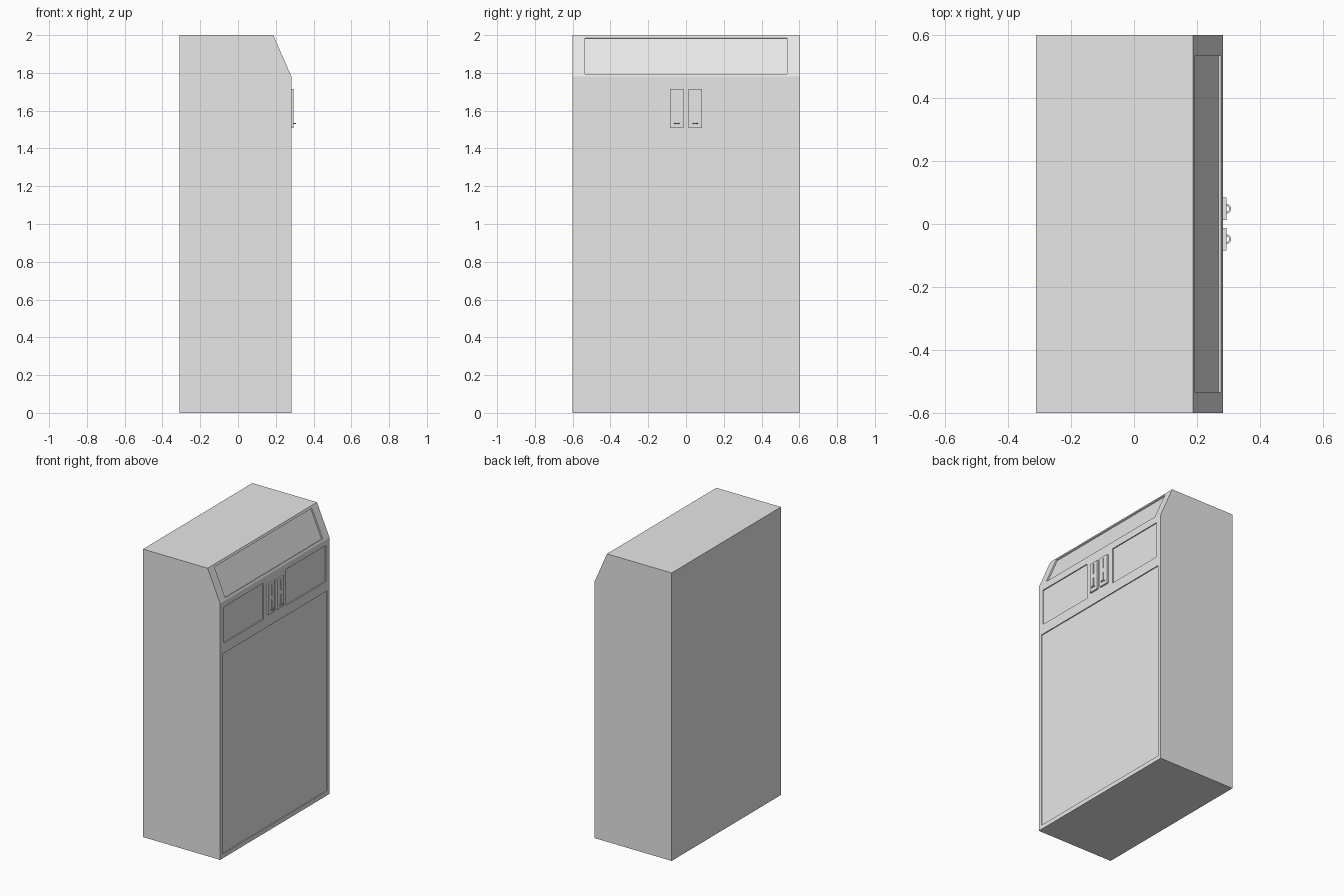
import bpy, bmesh, math
from mathutils import Matrix, Vector

if "Cube" in bpy.data.objects:
    bpy.data.objects.remove(bpy.data.objects["Cube"])

grey = bpy.data.materials.new("light_grey")
grey.use_nodes = True
grey.diffuse_color = (0.8, 0.8, 0.8, 1)
grey.node_tree.nodes["Principled BSDF"].inputs["Base Color"].default_value = (0.8, 0.8, 0.8, 1)


def finish(name, bm):
    bmesh.ops.recalc_face_normals(bm, faces=bm.faces)
    mesh = bpy.data.meshes.new(name)
    bm.to_mesh(mesh)
    bm.free()
    mesh.materials.append(grey)
    obj = bpy.data.objects.new(name, mesh)
    bpy.context.collection.objects.link(obj)
    return obj


def prism(name, outline, offset):
    """Extrude a closed outline of 3D points along an offset."""
    bm = bmesh.new()
    face = bm.faces.new([bm.verts.new(p) for p in outline])
    extruded = bmesh.ops.extrude_face_region(bm, geom=[face])["geom"]
    moved = [g for g in extruded if isinstance(g, bmesh.types.BMVert)]
    bmesh.ops.translate(bm, verts=moved, vec=offset)
    return finish(name, bm)


def box(name, xs, ys, zs):
    corners = [(xs[0], ys[0]), (xs[1], ys[0]), (xs[1], ys[1]), (xs[0], ys[1])]
    return prism(name, [(x, y, zs[0]) for x, y in corners], (0, 0, zs[1] - zs[0]))


def cut(target, cutter):
    cutter.hide_render = True
    mod = target.modifiers.new("recess", 'BOOLEAN')
    mod.operation = 'DIFFERENCE'
    mod.solver = 'EXACT'
    mod.object = cutter
    bpy.context.view_layer.objects.active = target
    bpy.ops.object.modifier_apply(modifier=mod.name)
    bpy.data.objects.remove(cutter)


# Cabinet with a sloped upper front edge
FRONT, BACK, HALF = 0.283, -0.31, 0.6
SLOPE_TOP, SLOPE_LOW = Vector((0.187, 0, 2)), Vector((FRONT, 0, 1.78))
profile = [(BACK, 0), (FRONT, 0), (FRONT, SLOPE_LOW.z), (SLOPE_TOP.x, 2), (BACK, 2)]
cabinet = prism("cabinet", [(x, -HALF, z) for x, z in profile], (0, 2 * HALF, 0))

# Shallow recesses: large door panel and two small upper panels
DEPTH = 0.007
recess_x = (FRONT - DEPTH, FRONT + 0.1)
cut(cabinet, box("door_cutter", recess_x, (-0.575, 0.575), (0.03, 1.42)))
for side in (-1, 1):
    ys = sorted((side * 0.125, side * 0.56))
    cut(cabinet, box("panel_cutter", recess_x, ys, (1.49, 1.74)))

# Sign recess set square to the slope
along = (SLOPE_TOP - SLOPE_LOW).normalized()
normal = Vector((along.z, 0, -along.x))
length = (SLOPE_TOP - SLOPE_LOW).length
sign = box("sign_cutter", (-0.01, 0.1), (-0.535, 0.535), (0.016, length - 0.016))
basis = Matrix((normal, (0, 1, 0), along)).transposed().to_4x4()
sign.data.transform(Matrix.Translation(SLOPE_LOW) @ basis)
cut(cabinet, sign)

# Two coin plates, each with two slots and a half-ring cup
PLATE = FRONT + 0.011
for side, label in ((-1, "right"), (1, "left")):
    y = side * 0.048
    plate = box(label + "_coin_plate", (FRONT - 0.003, PLATE), (y - 0.036, y + 0.036), (1.507, 1.715))
    for low, high in ((1.63, 1.703), (1.535, 1.6)):
        cut(plate, box("slot_cutter", (PLATE - 0.007, PLATE + 0.1), (y - 0.003, y + 0.003), (low, high)))
    steps = 12
    angles = [math.pi * (i / steps - 0.5) for i in range(steps + 1)]
    ring = [(0.015, a) for a in angles] + [(0.009, a) for a in reversed(angles)]
    outline = [(PLATE - 0.001 + r * math.cos(a), y + r * math.sin(a), 1.53) for r, a in ring]
    prism(label + "_coin_cup", outline, (0, 0, 0.006))
